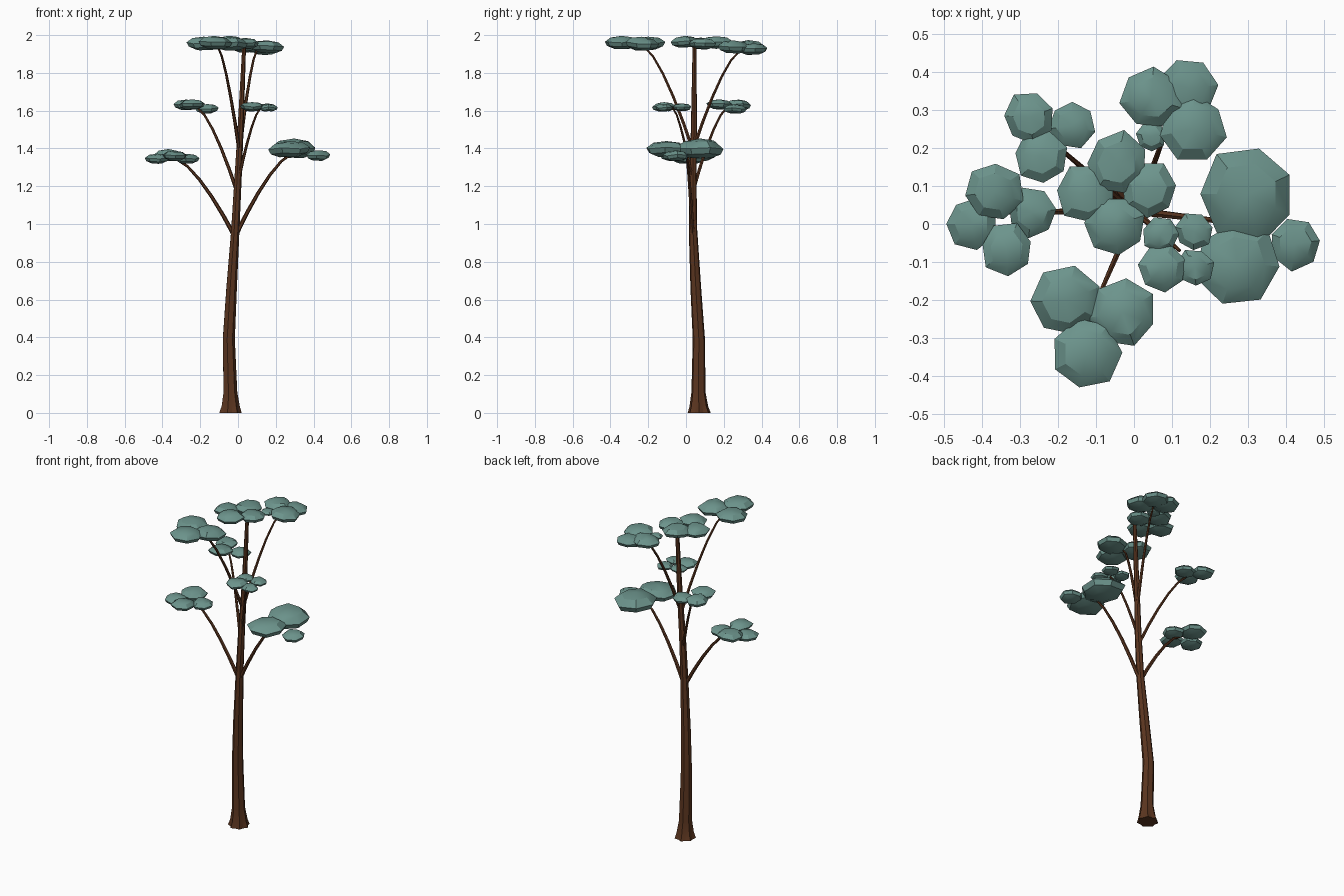
import bpy, bmesh, math, random
from mathutils import Vector

random.seed(4)
if "Cube" in bpy.data.objects:
    bpy.data.objects.remove(bpy.data.objects["Cube"])


def material(name, rgb):
    m = bpy.data.materials.new(name)
    m.use_nodes = True
    m.diffuse_color = (*rgb, 1)
    bsdf = m.node_tree.nodes["Principled BSDF"]
    bsdf.inputs["Base Color"].default_value = (*rgb, 1)
    bsdf.inputs["Roughness"].default_value = 0.9
    return m


bark = material("brown bark", (0.105, 0.036, 0.014))
leaf = material("grey green foliage", (0.15, 0.295, 0.262))


def finish(name, bm, mat, angle):
    bmesh.ops.recalc_face_normals(bm, faces=bm.faces)
    mesh = bpy.data.meshes.new(name)
    bm.to_mesh(mesh)
    bm.free()
    mesh.materials.append(mat)
    ob = bpy.data.objects.new(name, mesh)
    bpy.context.collection.objects.link(ob)
    bpy.ops.object.select_all(action="DESELECT")
    ob.select_set(True)
    bpy.context.view_layer.objects.active = ob
    bpy.ops.object.shade_smooth_by_angle(angle=math.radians(angle))
    return ob


def loft(bm, rings):
    """Join equal rings of points with quads and cap both ends."""
    loops = [[bm.verts.new(p) for p in ring] for ring in rings]
    n = len(loops[0])
    for a, b in zip(loops, loops[1:]):
        for i in range(n):
            j = (i + 1) % n
            bm.faces.new((a[i], a[j], b[j], b[i]))
    bm.faces.new(loops[0][::-1])
    bm.faces.new(loops[-1])


def tube(name, path, radii, sides, flutes, level=False):
    """Sweep a fluted circle along a path."""
    path = [Vector(p) for p in path]
    rings = []
    for k, (p, r) in enumerate(zip(path, radii)):
        ahead = path[min(k + 1, len(path) - 1)] - path[max(k - 1, 0)]
        axis = Vector((0, 0, 1)) if level else ahead.normalized()
        u = Vector((0, 1, 0)).cross(axis).normalized()
        v = axis.cross(u)
        ring = []
        for i in range(sides):
            a = math.tau * i / sides
            s = r * (1 + flutes[k] * (-1) ** i)
            ring.append(p + s * (math.cos(a) * u + math.sin(a) * v))
        rings.append(ring)
    bm = bmesh.new()
    loft(bm, rings)
    return finish(name, bm, bark, 20)


# Trunk: flared root, slight bend, tapering upwards
trunk = [(-0.043, 0.07, 0), (-0.041, 0.068, 0.035), (-0.042, 0.066, 0.11),
         (-0.05, 0.068, 0.39), (-0.035, 0.052, 0.66), (-0.015, 0.037, 0.97),
         (0, 0.036, 1.25), (0.013, 0.042, 1.5), (0.032, 0.045, 1.94)]
tube("trunk", trunk, (0.057, 0.046, 0.036, 0.032, 0.028, 0.022, 0.019, 0.016, 0.01),
     14, (0.1, 0.1, 0.06) + (0.04,) * 6, level=True)


# Branches: rise steeply, then level off beneath their crowns
def branch(name, start, end, radius):
    start, end = Vector(start), Vector(end)
    path, radii = [], []
    for k in range(6):
        t = k / 5
        p = start.lerp(end, t)
        p.z = start.z + (end.z - start.z) * (1 - (1 - t) ** 1.45)
        path.append(p)
        radii.append(radius * (1 - 0.5 * t))
    tube(name, path, radii, 6, (0,) * 6)


branch("left_low_branch", (-0.015, 0.036, 0.93), (-0.33, 0.03, 1.345), 0.012)
branch("right_low_branch", (-0.012, 0.036, 0.94), (0.29, 0, 1.375), 0.012)
branch("back_middle_branch", (-0.005, 0.036, 1.17), (-0.22, 0.22, 1.62), 0.010)
branch("front_middle_branch", (0, 0.036, 1.22), (0.12, -0.07, 1.615), 0.009)
branch("back_top_branch", (0.01, 0.04, 1.4), (0.1, 0.29, 1.92), 0.010)
branch("front_top_branch", (0.008, 0.04, 1.38), (-0.11, -0.23, 1.945), 0.010)


# Foliage: flattened, irregular seven-sided pads
def pad(bm, x, y, z, r):
    n, turn = 7, random.uniform(0, math.tau)
    wobble = [random.uniform(0.95, 1.12) for _ in range(n)]
    lift = [random.uniform(-0.07, 0.07) for _ in range(n)]
    rings = []
    for size, height in ((0.45, -0.38), (0.87, -0.21), (1, 0.04), (0.66, 0.31)):
        rings.append([
            (x + r * size * wobble[i] * math.cos(turn + math.tau * i / n),
             y + r * size * wobble[i] * math.sin(turn + math.tau * i / n),
             z + r * (height + lift[i] * size)) for i in range(n)])
    loft(bm, rings)
    # Raise the flat top into a low point
    bm.faces.ensure_lookup_table()
    top = bm.faces[-1]
    bmesh.ops.poke(bm, faces=[top], offset=0)
    bm.verts.ensure_lookup_table()
    bm.verts[-1].co.z = z + r * 0.42


crowns = {
    "left_low_crown": [(-0.37, 0.085, 1.365, 0.076), (-0.428, 0, 1.345, 0.065),
                       (-0.335, -0.065, 1.36, 0.066), (-0.27, 0.03, 1.345, 0.064)],
    "right_low_crown": [(0.3, 0.078, 1.4, 0.125), (0.27, -0.1, 1.395, 0.105),
                        (0.424, -0.05, 1.362, 0.068)],
    "back_middle_crown": [(-0.275, 0.28, 1.63, 0.068), (-0.165, 0.26, 1.61, 0.06),
                          (-0.245, 0.178, 1.632, 0.066)],
    "front_middle_crown": [(0.075, -0.115, 1.62, 0.06), (0.16, -0.115, 1.615, 0.048),
                           (0.07, -0.03, 1.62, 0.046), (0.157, -0.02, 1.618, 0.048)],
    "centre_top_crown": [(-0.045, 0.16, 1.96, 0.08), (-0.125, 0.08, 1.955, 0.076),
                         (0.04, 0.09, 1.955, 0.072), (-0.05, -0.005, 1.965, 0.075)],
    "back_top_crown": [(0.045, 0.33, 1.94, 0.08), (0.14, 0.355, 1.925, 0.074),
                       (0.155, 0.25, 1.937, 0.084), (0.045, 0.23, 1.93, 0.04)],
    "front_top_crown": [(-0.18, -0.205, 1.955, 0.088), (-0.03, -0.235, 1.955, 0.087),
                        (-0.125, -0.34, 1.96, 0.086)],
}
for name, pads in crowns.items():
    bm = bmesh.new()
    for p in pads:
        pad(bm, *p)
    finish(name, bm, leaf, 30)
